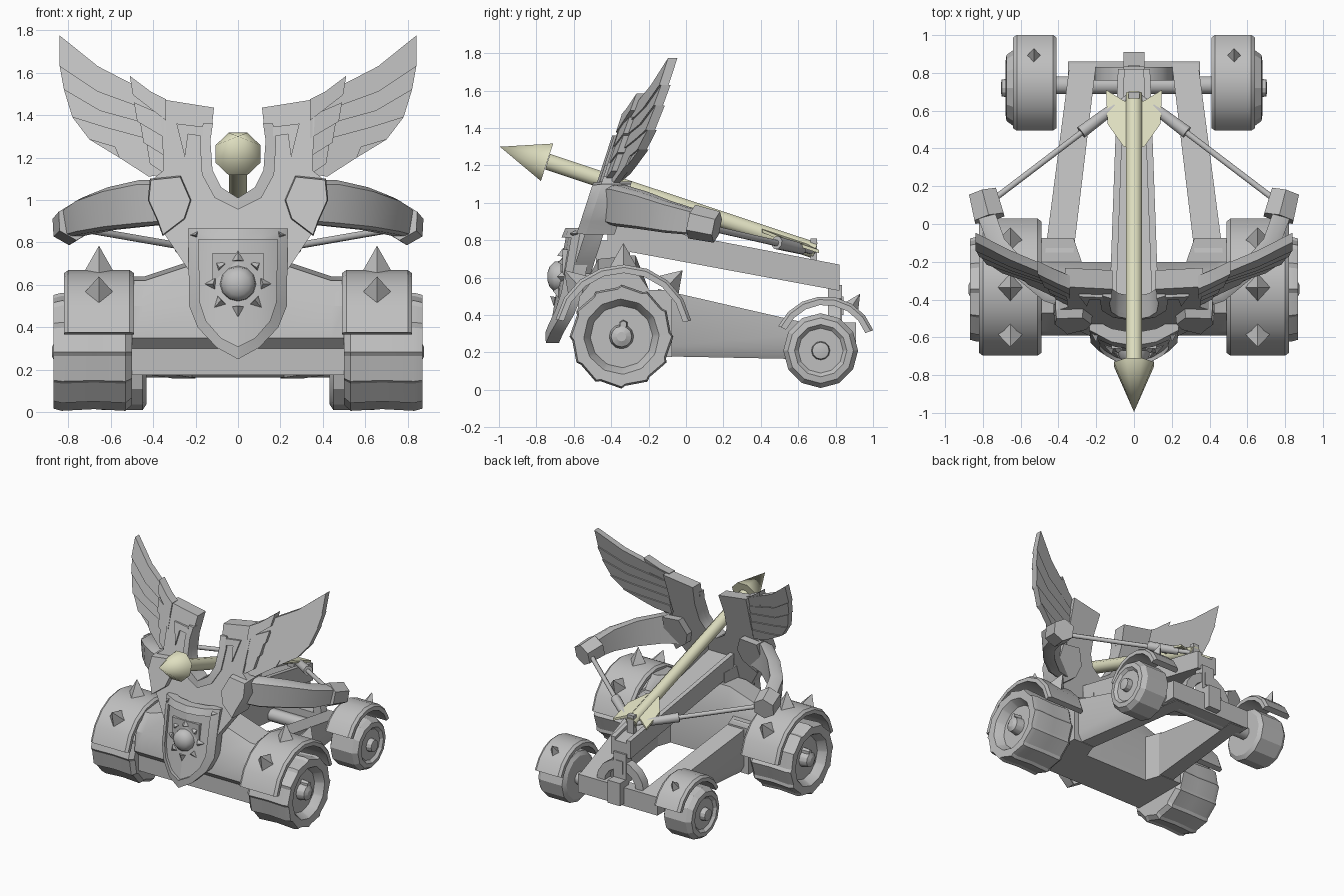
import bpy
import bmesh
from math import sin, cos, pi, radians
from mathutils import Vector

if "Cube" in bpy.data.objects:
    bpy.data.objects.remove(bpy.data.objects["Cube"])


def material(name, colour):
    m = bpy.data.materials.new(name)
    m.use_nodes = True
    m.diffuse_color = (*colour, 1)
    m.node_tree.nodes["Principled BSDF"].inputs["Base Color"].default_value = (*colour, 1)
    return m


GREY = material("stone grey", (0.52, 0.52, 0.52))
CREAM = material("pale cream", (0.74, 0.74, 0.53))


def sweep(name, rings, mirror=False, mat=GREY, smooth=32):
    """Skin a list of equal-length rings and cap both ends."""
    bm = bmesh.new()
    rows = [[bm.verts.new(p) for p in ring] for ring in rings]
    n = len(rows[0])
    for a, b in zip(rows, rows[1:]):
        for i in range(n):
            bm.faces.new((a[i], a[(i + 1) % n], b[(i + 1) % n], b[i]))
    bm.faces.new(rows[0][::-1])
    bm.faces.new(rows[-1])
    bmesh.ops.remove_doubles(bm, verts=bm.verts, dist=0.0001)
    bmesh.ops.recalc_face_normals(bm, faces=bm.faces)
    for f in bm.faces:
        f.smooth = True
    me = bpy.data.meshes.new(name)
    bm.to_mesh(me)
    bm.free()
    me.set_sharp_from_angle(angle=radians(smooth))
    me.materials.append(mat)
    ob = bpy.data.objects.new(name, me)
    bpy.context.collection.objects.link(ob)
    if mirror:
        ob.modifiers.new("mirror", "MIRROR").use_mirror_merge = False
    return ob


def prism(name, outline, place, mirror=False, mat=GREY):
    return sweep(name, [[place(u, v, t) for u, v in outline] for t in (0, 1)], mirror, mat)


def box(name, x, y, z):
    return prism(name, [(x[0], y[0]), (x[1], y[0]), (x[1], y[1]), (x[0], y[1])],
                 lambda u, v, t: (u, v, z[t]))


def rod(name, a, b, r0, r1, n=8, mirror=False, mat=GREY, turn=0.5, smooth=50):
    a, b = Vector(a), Vector(b)
    d = (b - a).normalized()
    side = d.cross(Vector((0, 0, 1)) if abs(d.z) < 0.9 else Vector((1, 0, 0))).normalized()
    up = side.cross(d)
    angles = [2 * pi * (i + turn) / n for i in range(n)]
    return sweep(name, [[p + (side * cos(k) + up * sin(k)) * r for k in angles]
                        for p, r in ((a, r0), (b, r1))], mirror, mat, smooth)


def wheel(name, y, z, profile, teeth, saw):
    """Lathe (x, radius) pairs about the axle, with optional saw-tooth treads."""
    n = teeth * 2 if saw else teeth
    rings = []
    for x, r in profile:
        ring = []
        for i in range(n):
            k = 2 * pi * (i - (0.7 * (i % 2) if saw else 0)) / n
            rr = r - saw * (i % 2) if r > 0.22 else r
            ring.append((x, y + rr * cos(k), z + rr * sin(k)))
        rings.append(ring)
    return sweep(name, rings, True, smooth=20)


def fender(name, x0, x1, y, z, r, thick, a0, a1, steps):
    rings = []
    for i in range(steps + 1):
        k = radians(a0 + (a1 - a0) * i / steps)
        rings.append([(x, y + q * cos(k), z + q * sin(k)) for x, q in
                      ((x0, r - thick), (x0, r - 0.015), (x0 + 0.02, r), (x1 - 0.02, r),
                       (x1, r - 0.015), (x1, r - thick))])
    return sweep(name, rings, True)


def spike(name, x, y, z, r, height, width, angle):
    d = Vector((0, cos(radians(angle)), sin(radians(angle))))
    c = Vector((x, y, z))
    return rod(name, c + d * (r - 0.03), c + d * (r + height), width, 0, 4, True, turn=0)


# Front wheels, fenders and spikes
wheel("front_wheel", -0.345, 0.285,
      [(0.5, 0.05), (0.5, 0.25), (0.53, 0.278), (0.68, 0.27), (0.83, 0.278), (0.868, 0.268),
       (0.865, 0.2), (0.85, 0.19), (0.80, 0.165), (0.80, 0.065), (0.86, 0.055), (0.875, 0.025)], 12, 0.014)
rod("front_hub_pin", (0.80, -0.335, 0.35), (0.86, -0.335, 0.35), 0.025, 0.02, 6, True)
fender("front_fender", 0.49, 0.82, -0.335, 0.3, 0.37, 0.045, 168, 11, 8)
for a, h in ((47, 0.1), (90, 0.12), (133, 0.1)):
    spike("front_fender_spike", 0.655, -0.335, 0.3, 0.365, h, 0.085, a)

# Rear wheels, fenders and axle
wheel("rear_wheel", 0.72, 0.21,
      [(0.43, 0.04), (0.43, 0.17), (0.45, 0.2), (0.64, 0.2), (0.675, 0.175), (0.68, 0.14),
       (0.66, 0.12), (0.66, 0.05), (0.7, 0.045), (0.705, 0.02)], 12, 0)
fender("rear_fender", 0.41, 0.64, 0.743, 0.225, 0.275, 0.045, 155, 20, 7)
spike("rear_fender_spike", 0.53, 0.743, 0.225, 0.265, 0.08, 0.055, 57)
rod("rear_axle", (-0.66, 0.735, 0.21), (0.66, 0.735, 0.21), 0.05, 0.05)
rod("front_axle", (-0.6, -0.345, 0.285), (0.6, -0.345, 0.285), 0.06, 0.06)

# Front hull: a chunky cross-section rising towards the middle
hull = [(-0.54, 0.175), (-0.54, 0.3), (-0.59, 0.35), (-0.57, 0.5), (-0.47, 0.62),
        (-0.27, 0.64), (-0.2, 0.54), (-0.2, 0.175)]
sweep("front_hull", [[(x, y, z + (rise if z > 0.55 else 0)) for y, z in hull]
                     for x, rise in ((-0.5, 0), (-0.44, 0), (-0.2, 0.08), (0.2, 0.08), (0.44, 0), (0.5, 0))])
prism("hull_corner_block", [(0.27, -0.22), (0.32, -0.075), (0.5, -0.075), (0.5, -0.25)],
      lambda u, v, t: (u, v, (0.175, 0.535)[t]), True)

# Chassis rails narrowing to the rear cross beam
sweep("chassis_rail", [[(x0, y, low), (x1 - 0.03, y, low), (x1, y, low + 0.055), (x1, y, top), (x0, y, top)]
                       for y, x0, x1, low, top in ((-0.15, 0.32, 0.47, 0.18, 0.54),
                                                   (0.85, 0.2, 0.34, 0.16, 0.31))], True)
box("rear_cross_beam", (-0.35, 0.35), (0.76, 0.86), (0.165, 0.31))
box("rear_tab", (-0.055, 0.055), (0.8, 0.91), (0.18, 0.36))
box("rear_post", (-0.055, 0.055), (0.76, 0.835), (0.33, 0.56))
box("rear_post_panel", (-0.03, 0.03), (0.832, 0.842), (0.4, 0.5))

# Arched stand over the cross beam
sweep("rear_arch", [[(r * cos(k), y, 0.29 + r * sin(k)) for r, y in
                     ((0.21, 0.76), (0.21, 0.83), (0.14, 0.83), (0.14, 0.76))]
                    for k in [pi * i / 8 for i in range(9)]])

# Firing stock with side lips and rear catch
sweep("stock", [[(-w, y, low), (w, y, low), (w, y, top), (-w, y, top)]
                for y, w, low, top in ((-0.42, 0.13, 0.76, 0.88), (0.82, 0.085, 0.53, 0.645))])
sweep("stock_lip", [[(w - 0.035, y, z), (w, y, z), (w, y, z + 0.03), (w - 0.035, y, z + 0.03)]
                    for y, w, z in ((-0.42, 0.13, 0.88), (0.82, 0.085, 0.64))], True)
box("stock_pedestal", (-0.13, 0.13), (-0.48, -0.3), (0.55, 0.8))
box("string_catch", (-0.028, 0.028), (0.665, 0.70), (0.62, 0.81))


def lean(x, z, depth):
    return (x, -0.61 + 0.325 * (z - 0.62) + depth, z)


# Tall crest plate with a U-shaped notch
u_notch = [(0.113, 1.435), (0.13, 1.28), (0.12, 1.14), (0.08, 1.06), (0, 1.01)]
prism("crest_plate", [(0, 0.62), (0.2, 0.62), (0.24, 0.68), (0.36, 0.86), (0.4, 1.1), (0.35, 1.14),
                      (0.365, 1.475)] + u_notch, lambda u, v, t: lean(u, v, 0.1 * t), True)
u_outer = [(0.165, 1.36), (0.18, 1.28), (0.17, 1.12), (0.11, 1.01), (0, 0.955)]
u_inner = [(0.118, 1.36)] + u_notch[1:]
sweep("notch_rim", [[lean(*a, -0.025), lean(*b, -0.012), lean(*b, 0.03), lean(*a, 0.03)]
                    for a, b in zip(u_inner, u_outer)], True)
prism("crest_bracket", [(0.165, 1.345), (0.29, 1.36), (0.25, 1.2), (0.235, 1.31), (0.165, 1.3)],
      lambda u, v, t: lean(u, v, -0.015 + 0.04 * t), True)


def wing(x, z, depth):
    return (x, -0.2 + 0.25 * (x - 0.79) + 0.325 * (z - 1.4) + depth, z)


# Wings: long feathers fanned in steps, then a layer of short coverts
tips = [(0.84, 1.775), (0.84, 1.63), (0.82, 1.52), (0.78, 1.39), (0.70, 1.285), (0.56, 1.2)]
mids = [(0.66, 1.63), (0.66, 1.51), (0.65, 1.42), (0.62, 1.34), (0.58, 1.25), (0.48, 1.155)]
roots = [(0.36, 1.475), (0.36, 1.40), (0.36, 1.34), (0.36, 1.27), (0.36, 1.20), (0.36, 1.12)]
for i in range(5):
    prism("long_feather", [roots[i], mids[i], tips[i], tips[i + 1], mids[i + 1], roots[i + 1]],
          lambda u, v, t: wing(u, v, -0.03 + 0.01 * i + 0.05 * t), True)
prism("lowest_feather", [roots[5], (0.42, 1.11), tips[5], mids[4], roots[4]],
      lambda u, v, t: wing(u, v, 0.035 * t), True)
for i, (x, z) in enumerate([(0.51, 1.585), (0.49, 1.46), (0.46, 1.36), (0.43, 1.26)]):
    top = 1.475 - 0.085 * i
    prism("covert_feather", [(0.34, top), (0.41, top + 0.035), (x, z), (x - 0.015, z - 0.09), (0.34, top - 0.1)],
          lambda u, v, t: wing(u, v, -0.055 + 0.008 * i + 0.07 * t), True)

# Bow: clamp blocks, curved limbs and faceted tips
clamp = [(0.415, 1.1), (0.27, 1.115), (0.22, 1.0), (0.25, 0.91), (0.355, 0.83), (0.38, 0.9), (0.425, 1.0)]
prism("bow_clamp", clamp, lambda u, v, t: lean(0.32 + (u - 0.32) * (0.95 + 0.05 * t),
                                               0.98 + (v - 0.98) * (0.95 + 0.05 * t), -0.045 + 0.05 * t), True)
prism("bow_clamp_back", clamp, lambda u, v, t: lean(u, v, 0.005 + 0.155 * t), True)
limb = [(0.3, -0.41, 0.99, 0.1), (0.45, -0.36, 0.985, 0.11), (0.6, -0.235, 0.96, 0.1),
        (0.72, -0.1, 0.925, 0.085), (0.785, 0.08, 0.89, 0.065)]
rings = []
for i, (x, y, z, h) in enumerate(limb):
    a, b = limb[max(i - 1, 0)], limb[min(i + 1, 4)]
    n = Vector((b[1] - a[1], a[0] - b[0], 0)).normalized()
    rings.append([Vector((x, y, z + s * h)) + n * w for w, s in
                  ((0.045, -0.85), (0.055, 0.8), (0.02, 1), (-0.04, 1), (-0.04, -1), (0.02, -1))])
sweep("bow_limb", rings, True)
rod("bow_tip", (0.765, 0.03, 0.9), (0.8, 0.165, 0.87), 0.092, 0.085, 6, True, smooth=20)

# Bowstring with thick grips
rod("bowstring", (0.77, 0.11, 0.87), (0.02, 0.68, 0.74), 0.017, 0.017, 8, True)
rod("string_grip", (0.28, 0.485, 0.787), (0.1, 0.62, 0.753), 0.036, 0.03, 8, True)

# Bolt: shaft, broad pointed head and two vanes
rod("bolt_shaft", (0, -0.74, 1.22), (0, 0.69, 0.745), 0.047, 0.047, mat=CREAM)
rod("bolt_head", (0, -0.743, 1.217), (0, -0.995, 1.3), 0.114, 0, mat=CREAM, smooth=60)
prism("bolt_vane", [(0.02, 0.4), (0.055, 0.41), (0.14, 0.53), (0.148, 0.71), (0.05, 0.65), (0.02, 0.65)],
      lambda u, v, t: (u, v, 0.982 - 0.333 * v - 0.1 * u + 0.018 * t), True, CREAM)


def bowed(x, z, depth):
    return Vector((x, -0.68 + 0.17 * (z - 0.6) + 1.5 * x * x + depth, z))


# Small front shield, bowed outwards, with border and sun emblem
sweep("shield_panel", [[bowed(x, top, 0), bowed(x, low, 0), bowed(x, low, 0.05), bowed(x, top, 0.05)]
                       for x, low, top in ((0, 0.27, 0.84), (0.1, 0.325, 0.84), (0.18, 0.41, 0.84),
                                           (0.215, 0.49, 0.84), (0.225, 0.55, 0.84))], True)
outer = [(0, 0.25), (0.1, 0.305), (0.19, 0.4), (0.23, 0.5), (0.235, 0.865), (0.12, 0.865), (0, 0.865)]
inner = [(0, 0.31), (0.08, 0.35), (0.15, 0.43), (0.18, 0.52), (0.185, 0.815), (0.1, 0.815), (0, 0.815)]
sweep("shield_border", [[bowed(*a, -0.01), bowed(*b, -0.022), bowed(*b, 0.03), bowed(*a, 0.06)]
                        for a, b in zip(outer, inner)], True)
sweep("sun_dome", [[bowed(0, 0.605, 0.01) + Vector((r * cos(k), -d, r * sin(k)))
                    for k in [pi * i / 6 for i in range(12)]]
                   for r, d in ((0.085, 0), (0.08, 0.035), (0.055, 0.06), (0.02, 0.072))], smooth=50)
for i in range(8):
    k = pi * i / 4
    d = Vector((cos(k), 0, sin(k)))
    a, b = [bowed(q * d.x, 0.605 + q * d.z, -0.002) for q in (0.108, 0.157)]
    rod("sun_ray", a, b, 0.027, 0, 4, turn=0)
rod("shield_rivet", bowed(0.2, 0.835, 0), bowed(0.2, 0.835, -0.04), 0.025, 0.004, 3, True)
box("shield_mount", (-0.12, 0.12), (-0.66, -0.5), (0.5, 0.75))
